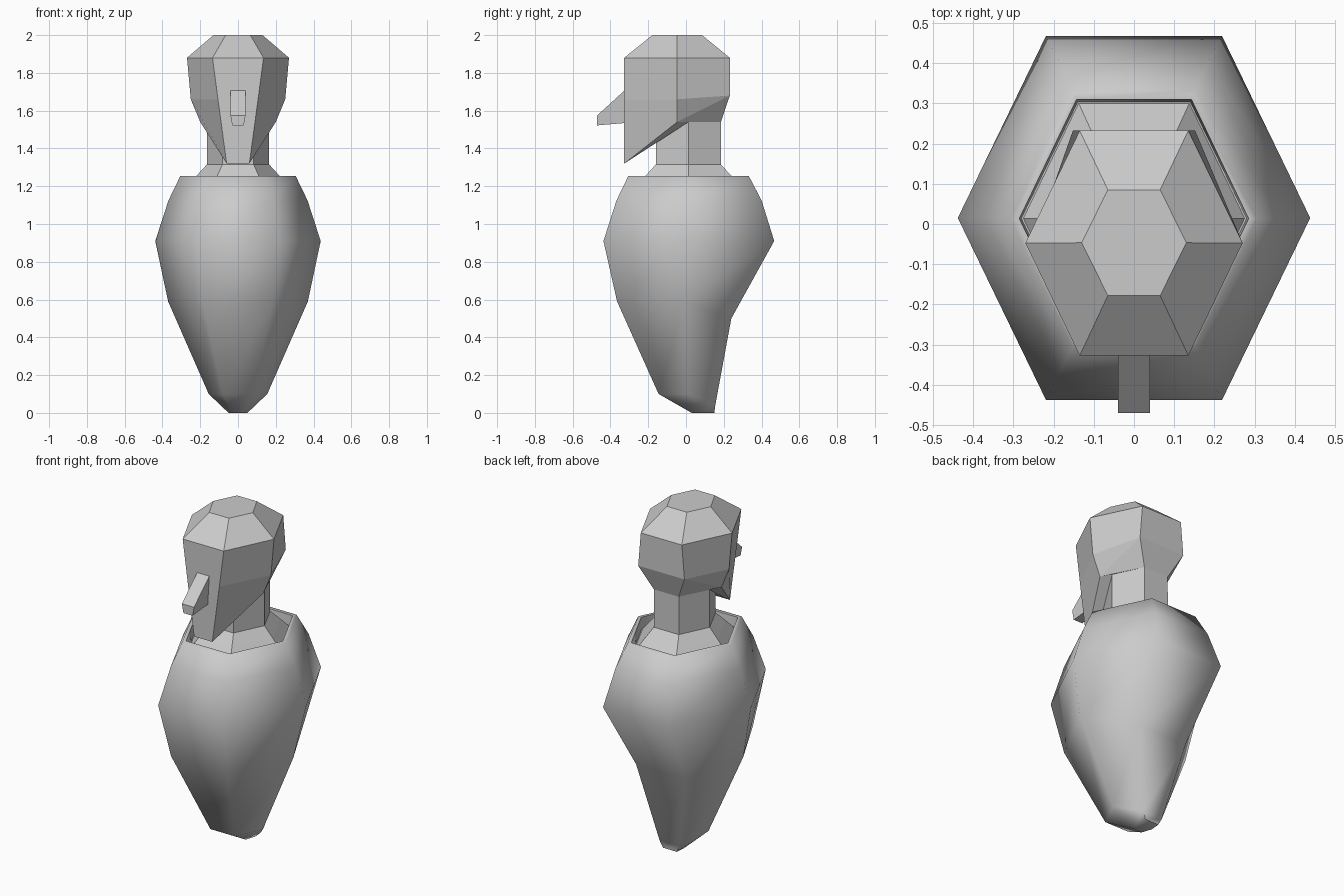
import bpy, bmesh

if "Cube" in bpy.data.objects:
    bpy.data.objects.remove(bpy.data.objects["Cube"])


def loft(name, rings, splits=(), smooth=False):
    """Loft six-sided rings, each given by its front, side and back point (mirrored in x)."""
    bm = bmesh.new()
    rows = []
    for ring in rings:
        pts = list(ring) + [(-x, y, z) for x, y, z in reversed(ring)]
        rows.append([bm.verts.new(p) for p in pts])
    n = len(rows[0])
    for a, b in zip(rows, rows[1:]):
        for i in range(n):
            j = (i + 1) % n
            bm.faces.new((a[i], a[j], b[j], b[i]))
    bm.faces.new(rows[0])
    bm.faces.new(rows[-1])
    # chosen diagonals of bent quads
    for r0, i0, r1, i1 in splits:
        bmesh.ops.connect_verts(bm, verts=[rows[r0][i0], rows[r1][i1]])
    bmesh.ops.remove_doubles(bm, verts=bm.verts, dist=0.0005)
    bmesh.ops.recalc_face_normals(bm, faces=bm.faces)
    mesh = bpy.data.meshes.new(name)
    bm.to_mesh(mesh)
    bm.free()
    obj = bpy.data.objects.new(name, mesh)
    bpy.context.collection.objects.link(obj)
    if smooth:
        bpy.ops.object.select_all(action='DESELECT')
        obj.select_set(True)
        bpy.context.view_layer.objects.active = obj
        bpy.ops.object.shade_smooth_by_angle(angle=1.2)
    return obj


def hexa(w, front, back, z):
    """Level hexagon with flat front and back."""
    return [(w / 2, front, z), (w, (front + back) / 2, z), (w / 2, back, z)]


# Body shell with a recessed collar at the top
loft("body", [
    [(0.03, 0.03, 0), (0.05, 0.09, 0), (0.045, 0.15, 0)],
    [(0.08, -0.145, 0.1), (0.155, 0.01, 0.1), (0.065, 0.155, 0.04)],
    [(0.185, -0.365, 0.59), (0.37, -0.01, 0.59), (0.16, 0.24, 0.5)],
    hexa(0.438, -0.437, 0.467, 0.91),
    hexa(0.368, -0.368, 0.4, 1.125),
    hexa(0.305, -0.305, 0.332, 1.255),
    hexa(0.285, -0.283, 0.31, 1.255),
    hexa(0.28, -0.275, 0.303, 1.19),
], smooth=True)

# Neck with flared base
loft("neck", [
    hexa(0.275, -0.272, 0.3, 1.19),
    hexa(0.22, -0.215, 0.24, 1.255),
    hexa(0.165, -0.16, 0.185, 1.315),
    [(0.082, -0.16, 1.44), (0.165, 0.013, 1.54), (0.082, 0.185, 1.54)],
])

# Head with long chin
loft("head", [
    hexa(0.13, -0.178, 0.085, 2.0),
    hexa(0.27, -0.327, 0.232, 1.88),
    [(0.106, -0.327, 1.66), (0.25, -0.047, 1.66), (0.152, 0.232, 1.68)],
    [(0.06, -0.327, 1.32), (0.2, -0.047, 1.54), (0.082, 0.185, 1.54)],
    [(0.082, -0.16, 1.43), (0.165, 0.013, 1.54), (0.082, 0.185, 1.54)],
], splits=[(2, 2, 3, 1), (2, 3, 3, 4)])

# Nose wedge
bm = bmesh.new()
profile = [(0.04, -0.32, 1.712), (0.04, -0.47, 1.575), (0.03, -0.47, 1.522), (0.03, -0.32, 1.535)]
right = [bm.verts.new(p) for p in profile]
left = [bm.verts.new((-x, y, z)) for x, y, z in profile]
bm.faces.new(right)
bm.faces.new(left)
for i in range(4):
    j = (i + 1) % 4
    bm.faces.new((right[i], right[j], left[j], left[i]))
bmesh.ops.recalc_face_normals(bm, faces=bm.faces)
mesh = bpy.data.meshes.new("nose")
bm.to_mesh(mesh)
bm.free()
bpy.context.collection.objects.link(bpy.data.objects.new("nose", mesh))
